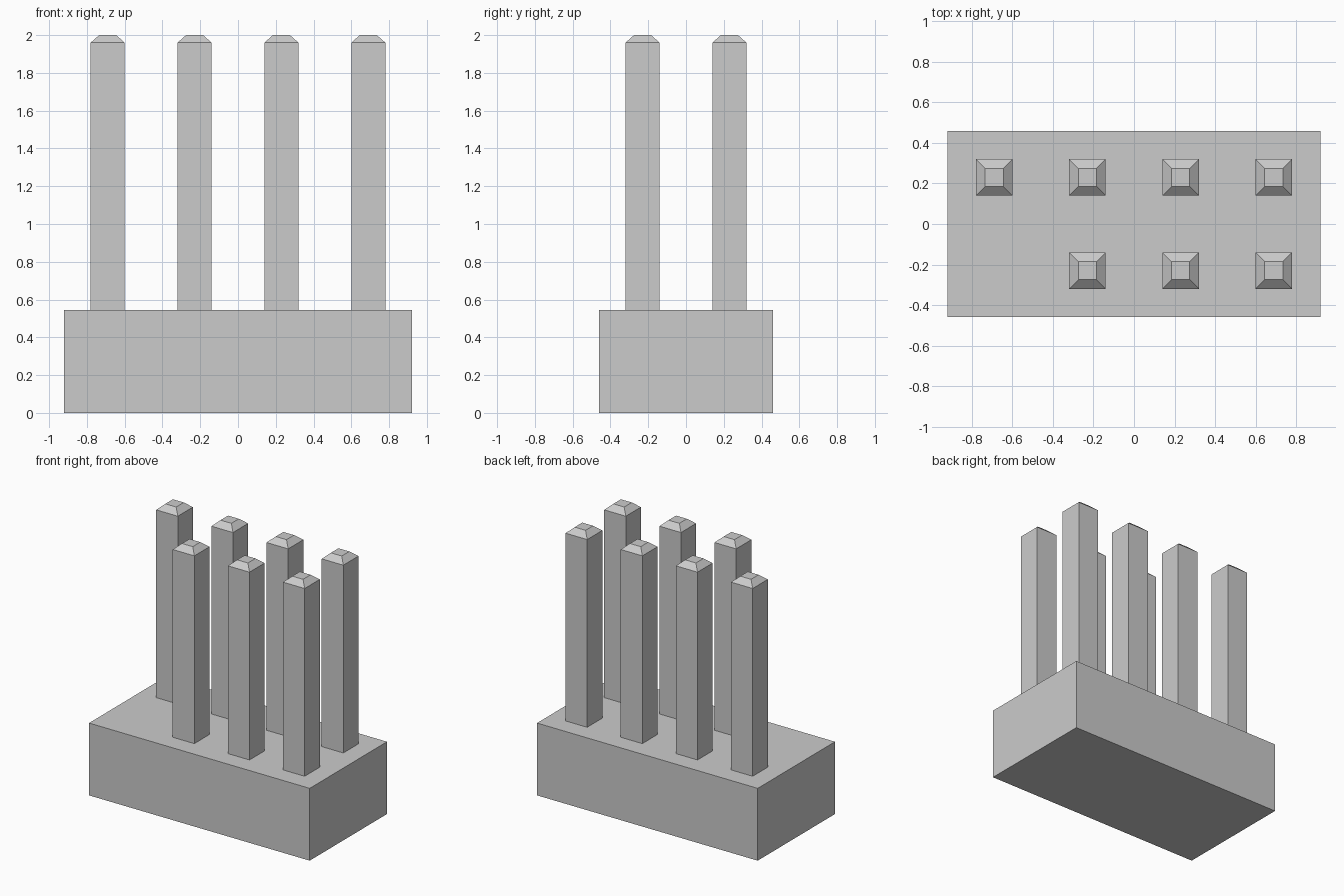
import bpy
import bmesh

old = bpy.data.objects.get("Cube")
if old:
    bpy.data.objects.remove(old, do_unlink=True)

# Single plain grey
grey = bpy.data.materials.new("light grey")
grey.use_nodes = True
grey.diffuse_color = (0.6, 0.6, 0.6, 1)
bsdf = next(n for n in grey.node_tree.nodes if n.type == 'BSDF_PRINCIPLED')
bsdf.inputs["Base Color"].default_value = grey.diffuse_color

PITCH = 0.46
BASE_TOP = 0.545
PIN_WIDTH = 0.18
SHOULDER = 1.96
TOP = 2.0


def block(name, x, y, bottom, top, width, depth, tip=None):
    """Box with an optional tapered tip rising to the height tip."""
    bm = bmesh.new()
    bmesh.ops.create_cube(bm, size=1)
    for v in bm.verts:
        v.co.x = x + v.co.x * width
        v.co.y = y + v.co.y * depth
        v.co.z = top if v.co.z > 0 else bottom
    if tip:
        cap = max(bm.faces, key=lambda f: f.calc_center_median().z)
        upper = bmesh.ops.extrude_discrete_faces(bm, faces=[cap])["faces"][0]
        for v in upper.verts:
            v.co.x = x + (v.co.x - x) / 2
            v.co.y = y + (v.co.y - y) / 2
            v.co.z = tip
    bm.normal_update()
    mesh = bpy.data.meshes.new(name)
    bm.to_mesh(mesh)
    bm.free()
    mesh.materials.append(grey)
    obj = bpy.data.objects.new(name, mesh)
    bpy.context.collection.objects.link(obj)
    return obj


# Rectangular base
block("base", 0, 0, 0, BASE_TOP, 4 * PITCH, 2 * PITCH)

# Two rows of pins, with the front right corner left empty
for row, y in (("front", -PITCH / 2), ("back", PITCH / 2)):
    for column in range(4):
        if row == "front" and column == 0:
            continue
        x = (column - 1.5) * PITCH
        block(f"{row}_pin_{column + 1}", x, y, BASE_TOP, SHOULDER,
              PIN_WIDTH, PIN_WIDTH, TOP)
